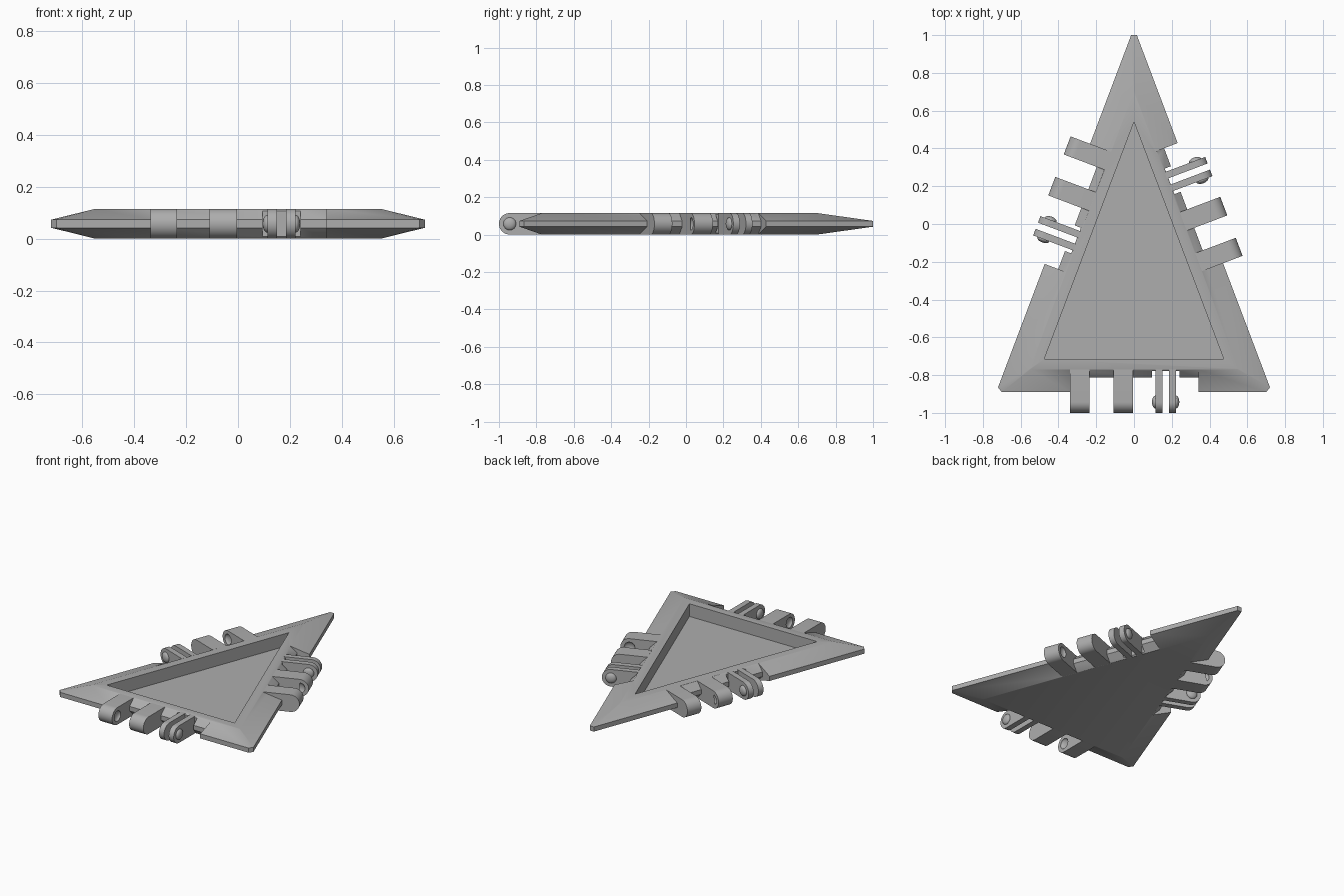
import bpy, bmesh, math
from mathutils import Matrix, Vector

if "Cube" in bpy.data.objects:
    bpy.data.objects.remove(bpy.data.objects["Cube"])

H = 0.115            # plate thickness
MID = H / 2
BEVEL = 0.12         # width of the sloped rim
REACH = 0.11         # how far knuckles pass the rim
PIN_Y = REACH - MID  # hinge axis

grey = bpy.data.materials.new("light grey")
grey.use_nodes = True
COLOUR = (0.42, 0.42, 0.42, 1)
grey.diffuse_color = COLOUR
grey.node_tree.nodes["Principled BSDF"].inputs["Base Color"].default_value = COLOUR


def finish(name, bm, matrix=Matrix()):
    bmesh.ops.recalc_face_normals(bm, faces=bm.faces)
    mesh = bpy.data.meshes.new(name)
    bm.to_mesh(mesh)
    bm.free()
    mesh.transform(matrix)
    mesh.materials.append(grey)
    ob = bpy.data.objects.new(name, mesh)
    bpy.context.collection.objects.link(ob)
    return ob


def loft(name, rings, matrix=Matrix()):
    """Skin a closed solid through matching rings of points."""
    bm = bmesh.new()
    loops = [[bm.verts.new(p) for p in ring] for ring in rings]
    n = len(loops[0])
    for a, b in zip(loops, loops[1:]):
        for i in range(n):
            j = (i + 1) % n
            bm.faces.new((a[i], a[j], b[j], b[i]))
    bm.faces.new(loops[0])
    bm.faces.new(loops[-1])
    return finish(name, bm, matrix)


def extrude_x(name, profile, x0, x1, matrix):
    return loft(name, [[(x, y, z) for y, z in profile] for x in (x0, x1)], matrix)


def ball(name, x, matrix):
    """Flattened ball on the hinge axis, used for studs and sockets."""
    bm = bmesh.new()
    squash = Matrix.Translation((x, PIN_Y, MID)) @ Matrix.Diagonal((0.018, 0.034, 0.034, 1))
    bmesh.ops.create_uvsphere(bm, u_segments=24, v_segments=16, radius=1, matrix=squash)
    return finish(name, bm, matrix)


def cut(ob, cutter):
    mod = ob.modifiers.new("cut", "BOOLEAN")
    mod.object = cutter
    mod.solver = "EXACT"
    bpy.context.view_layer.objects.active = ob
    bpy.ops.object.modifier_apply(modifier=mod.name)
    bpy.data.objects.remove(cutter)


def outline(half, z):
    mirrored = [(-x, y) for x, y in reversed(half)]
    return [(x, y, z) for x, y in half + mirrored]


# Triangular plate with a sloped rim above and below
outer = [(0.015, 1.0), (0.72, -0.865), (0.70, -0.89)]
inner = [(0.002, 0.70), (0.551, -0.766), (0.549, -0.77)]
plate = loft("triangle_plate", [outline(inner, 0), outline(outer, 0.042),
                                outline(outer, 0.073), outline(inner, H)])

# Tray recess in the top
tray = [[(0, 0.54, z), (0.475, -0.715, z), (-0.475, -0.715, z)] for z in (0.03, 0.2)]
cut(plate, loft("tray_cutter", tray))

# Knuckle side profile: straight arm with a round end
arc = [math.radians(-90 + 180 * i / 20) for i in range(21)]
knuckle = [(-BEVEL, H), (-BEVEL, 0)] + [
    (PIN_Y + MID * math.cos(a), MID + MID * math.sin(a)) for a in arc]

# Hinge notch profile: leaves a wedge-shaped ledge
notch = [(-BEVEL - 0.015, H + 0.015), (-0.077, 0.073), (-0.077, 0.042),
         (-BEVEL - 0.015, -0.015), (0.2, -0.015), (0.2, H + 0.015)]
slot = [(-0.112, -0.1), (-0.112, 0.2), (0.2, 0.2), (0.2, -0.1)]

# side name, outward direction, rim distance, shift along the rim
tilt = Vector((0.705, -1.865)).normalized()
sides = [("front", (0, -1), 0.89, 0),
         ("left", (-tilt.y, tilt.x), 0.368, 0.023),
         ("right", (tilt.y, tilt.x), 0.368, -0.023)]

parts = [plate]
for side, (nx, ny), dist, shift in sides:
    along, out = Vector((ny, -nx, 0)), Vector((nx, ny, 0))
    frame = Matrix((along, out, (0, 0, 1))).transposed().to_4x4()
    frame.translation = out * dist + along * shift

    # Notch in the rim, with a deeper slot behind the clip
    cut(plate, extrude_x("notch_cutter", notch, -0.342, 0.338, frame))
    cut(plate, extrude_x("slot_cutter", slot, -0.24, -0.095, frame))

    # Two thick knuckles with sockets facing each other
    for label, x0, x1, socket in (("outer", 0.236, 0.338, 0.236), ("inner", 0.004, 0.109, 0.109)):
        ob = extrude_x(f"{side}_{label}_knuckle", knuckle, x0, x1, frame)
        cut(ob, ball("socket_cutter", socket, frame))
        parts.append(ob)

    # Split clip: two thin arms with studs on their outer faces
    for label, x0, x1, stud in (("outer", -0.222, -0.185, -0.222), ("inner", -0.15, -0.113, -0.113)):
        parts.append(extrude_x(f"{side}_{label}_clip_arm", knuckle, x0, x1, frame))
        parts.append(ball(f"{side}_{label}_clip_stud", stud, frame))

# Smooth round parts, keep edges sharp
bpy.ops.object.select_all(action="DESELECT")
for ob in parts:
    ob.select_set(True)
bpy.context.view_layer.objects.active = plate
bpy.ops.object.shade_smooth_by_angle(angle=math.radians(30))
